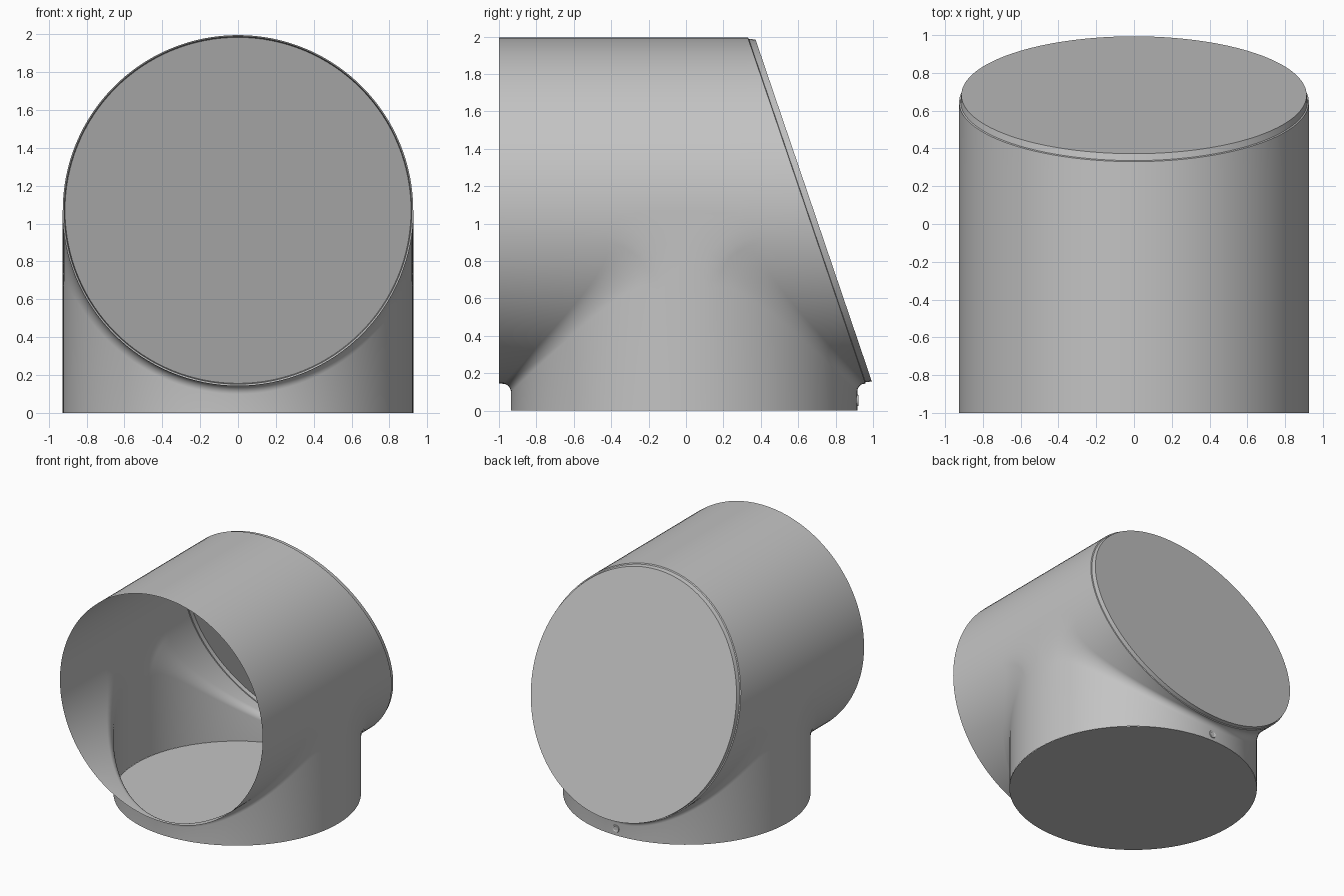
import bpy, bmesh, math

if "Cube" in bpy.data.objects:
    bpy.data.objects.remove(bpy.data.objects["Cube"])

R, ZC, YC = 0.926, 1.07, -0.01      # pipe radius, pipe axis height, collar axis
FRONT, SEG, ARC = -1.0, 64, 8


def slant(z):
    """Depth of the slanted back end of the pipe at height z."""
    return 0.96 - 0.34 * (z - 0.143)


grey = bpy.data.materials.new("light_grey")
grey.diffuse_color = (0.55, 0.55, 0.55, 1)
grey.use_nodes = True
grey.node_tree.nodes["Principled BSDF"].inputs["Base Color"].default_value = grey.diffuse_color


def finish(name, bm, flip=False):
    bmesh.ops.remove_doubles(bm, verts=bm.verts, dist=0.0002)
    bmesh.ops.recalc_face_normals(bm, faces=bm.faces)
    if flip:
        bmesh.ops.reverse_faces(bm, faces=bm.faces)
    me = bpy.data.meshes.new(name)
    bm.to_mesh(me)
    bm.free()
    me.materials.append(grey)
    ob = bpy.data.objects.new(name, me)
    bpy.context.collection.objects.link(ob)
    bpy.ops.object.select_all(action='DESELECT')
    ob.select_set(True)
    bpy.context.view_layer.objects.active = ob
    bpy.ops.object.shade_smooth_by_angle(angle=math.radians(30))
    return ob


def loft(bm, rows, closed=False):
    """Skin a list of point rows with quads."""
    rows = [[bm.verts.new(p) for p in row] for row in rows]
    pairs = list(zip(rows, rows[1:]))
    if closed:
        pairs.append((rows[-1], rows[0]))
    for a, b in pairs:
        for i in range(len(a) - 1):
            bm.faces.new((a[i], a[i + 1], b[i + 1], b[i]))
    return rows


def fillet_radius(s, side):
    end = (slant(ZC - s) - YC) if side > 0 else (YC - FRONT)
    return min(0.045 * R / max(s, 0.01), 0.3, end - s - 0.003)


def lower_row(t, side):
    """Slice at constant x: pipe end, fillet, collar wall down to the floor."""
    x, s = R * math.cos(t), R * math.sin(t)
    r = fillet_radius(s, side)
    end = slant(ZC - s) if side > 0 else FRONT
    pts = [(x, end, ZC - s)]
    for k in range(ARC + 1):
        a = k / ARC * math.pi / 2
        pts.append((x, YC + side * (s + r - r * math.sin(a)),
                    ZC - s - r + r * math.cos(a)))
    pts.append((x, YC + side * s, 0))
    return pts


# Body: horizontal pipe blended into the vertical collar
bm = bmesh.new()
angles = [math.pi * i / SEG for i in range(SEG + 1)]
for side in (-1, 1):
    loft(bm, [lower_row(t, side) for t in angles])
rf, rb = fillet_radius(0, -1), fillet_radius(0, 1)
upper = []
for t in angles:
    z = ZC + R * math.sin(t)
    x = R * math.cos(t)
    upper.append([(x, y, z) for y in (FRONT, YC - rf, YC + rb, slant(z))])
loft(bm, upper)
for t in (0, math.pi):              # flat patches where both curves are tangent
    f = lower_row(t, -1)[1:-1]
    b = lower_row(t, 1)[1:-1]
    bm.faces.new([bm.verts.new(p) for p in f + b[-2::-1]])
body = finish("pipe_body", bm)
# point the faces outwards
me = body.data
top = max(me.polygons, key=lambda p: p.center.z)
if top.normal.z < 0:
    me.flip_normals()

# Floor closing the collar
bm = bmesh.new()
floor = [(R * math.cos(2 * t), YC + R * math.sin(2 * t), 0) for t in angles[:-1]]
bm.faces.new([bm.verts.new(p) for p in reversed(floor)])
me_floor = finish("collar_floor", bm).data
if me_floor.polygons[0].normal.z > 0:
    me_floor.flip_normals()


# Slanted lid with a small stepped rim
def lid_ring(t, rad, off):
    z = ZC + rad * math.sin(t)
    return (rad * math.cos(t), slant(z) + off, z)


bm = bmesh.new()
ring = [2 * math.pi * i / (2 * SEG) for i in range(2 * SEG)]
rows = loft(bm, [[lid_ring(t, R, 0), lid_ring(t, 0.918, 0.003),
                  lid_ring(t, 0.914, 0.038)] for t in ring], closed=True)
bm.faces.new([row[-1] for row in rows])
lid = finish("slanted_lid", bm).data
if max(lid.polygons, key=lambda p: p.area).normal.y < 0:
    lid.flip_normals()

# Small dished screw seat low on the back of the collar
bm = bmesh.new()
seat = []
for i in range(20):
    t = 2 * math.pi * i / 20
    seat.append([(q * math.cos(t), YC + R + d, 0.055 + q * math.sin(t))
                 for q, d in ((0.032, -0.002), (0.03, 0.005), (0.022, 0.005), (0.016, 0.001))])
rows = loft(bm, seat, closed=True)
bm.faces.new([row[-1] for row in rows])
screw = finish("screw_seat", bm).data
if max(screw.polygons, key=lambda p: len(p.vertices)).normal.y < 0:
    screw.flip_normals()
